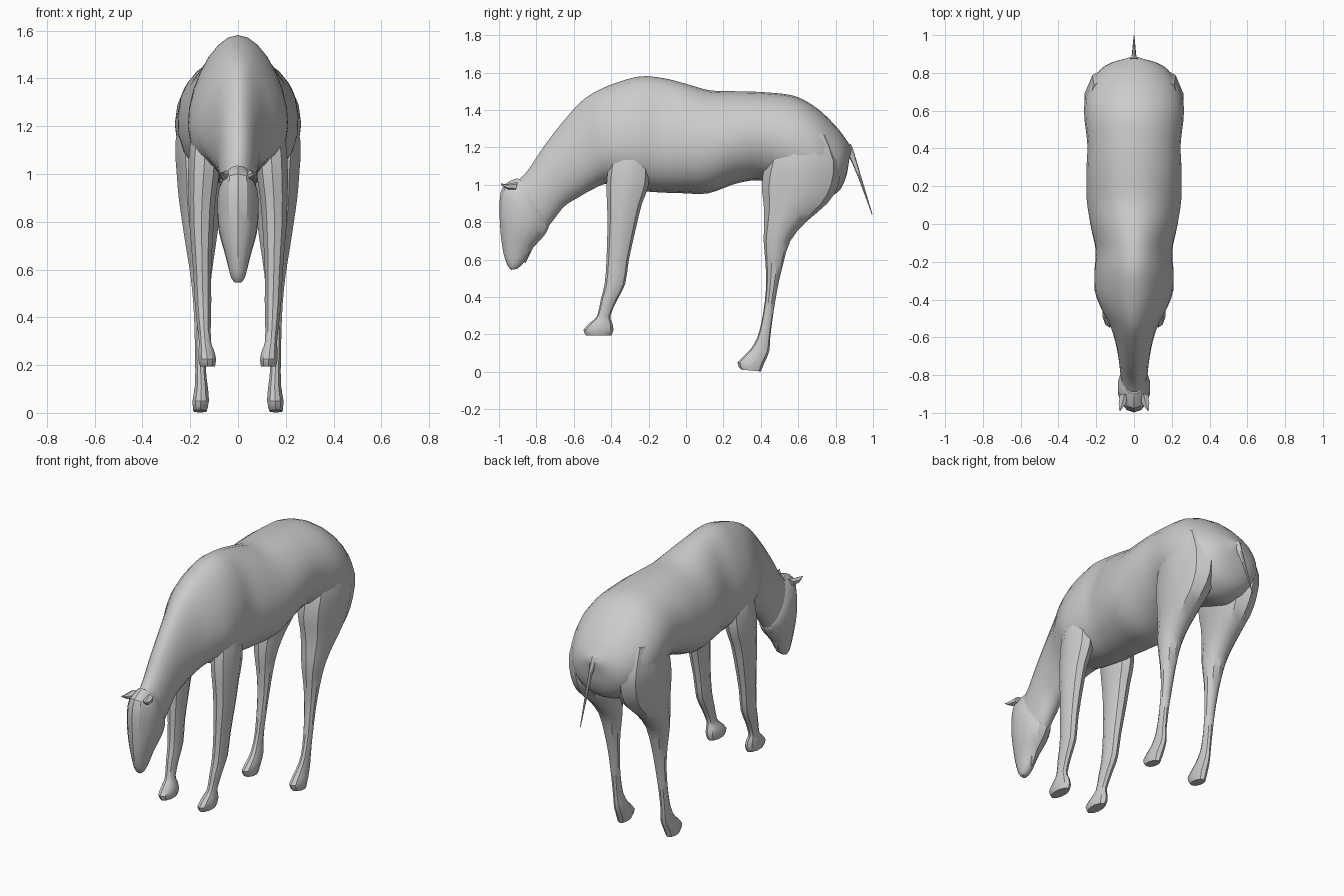
import bpy, bmesh, math
from mathutils import Vector

cube = bpy.data.objects.get("Cube")
if cube:
    bpy.data.objects.remove(cube, do_unlink=True)

grey = bpy.data.materials.new("coat grey")
grey.use_nodes = True
COL = (0.6, 0.6, 0.6, 1)
grey.diffuse_color = COL
grey.node_tree.nodes["Principled BSDF"].inputs["Base Color"].default_value = COL


def smooth_rows(rows, steps):
    """Insert interpolated rows between the given ones (Catmull-Rom)."""
    out = []
    for i in range(len(rows) - 1):
        p0, p1 = rows[max(i - 1, 0)], rows[i]
        p2, p3 = rows[i + 1], rows[min(i + 2, len(rows) - 1)]
        for s in range(steps):
            t = s / steps
            out.append([0.5 * (2 * b + (c - a) * t + (2 * a - 5 * b + 4 * c - d) * t * t
                               + (3 * b - a - 3 * c + d) * t ** 3)
                        for a, b, c, d in zip(p0, p1, p2, p3)])
    return out + [list(rows[-1])]


def loft(name, rows, sides, steps, angle=40):
    """Rows: x centre, first y, first z, second y, second z, half width, skew."""
    bm = bmesh.new()
    rings = []
    for xc, ay, az, by, bz, w, k in smooth_rows(rows, steps):
        ring = []
        for i in range(sides):
            a = 2 * math.pi * i / sides
            t = (1 - math.cos(a)) / 2
            x = xc + w * math.sin(a) * (1 - k * math.cos(a))
            ring.append(bm.verts.new((x, ay + (by - ay) * t, az + (bz - az) * t)))
        rings.append(ring)
    for r, q in zip(rings, rings[1:]):
        for i in range(sides):
            j = (i + 1) % sides
            bm.faces.new((r[i], r[j], q[j], q[i]))
    bm.faces.new(rings[0])
    bm.faces.new(rings[-1])
    bmesh.ops.recalc_face_normals(bm, faces=bm.faces)
    mesh = bpy.data.meshes.new(name)
    bm.to_mesh(mesh)
    bm.free()
    mesh.materials.append(grey)
    obj = bpy.data.objects.new(name, mesh)
    bpy.context.collection.objects.link(obj)
    bpy.ops.object.select_all(action='DESELECT')
    obj.select_set(True)
    bpy.context.view_layer.objects.active = obj
    bpy.ops.object.shade_smooth_by_angle(angle=math.radians(angle))
    return obj


# Trunk and neck: top y, top z, bottom y, bottom z, half width, skew
trunk = [
    (.885, 1.20, .872, 1.13, .03, 0),
    (.85, 1.25, .855, 1.04, .125, 0),
    (.80, 1.315, .81, .96, .19, 0),
    (.70, 1.41, .71, .92, .25, 0),
    (.58, 1.475, .59, .95, .264, 0),
    (.42, 1.495, .42, 1.02, .247, 0),
    (.28, 1.50, .28, 1.01, .252, .05),
    (.13, 1.505, .12, .955, .25, .1),
    (.00, 1.54, -.02, .955, .228, .15),
    (-.12, 1.57, -.15, .96, .20, .2),
    (-.24, 1.58, -.26, .97, .205, .22),
    (-.36, 1.55, -.36, .99, .20, .25),
    (-.47, 1.505, -.43, 1.005, .17, .25),
    (-.56, 1.445, -.51, .97, .128, .2),
    (-.66, 1.335, -.58, .93, .10, .12),
    (-.76, 1.205, -.65, .885, .083, .05),
    (-.84, 1.085, -.71, .81, .074, 0),
    (-.89, 1.03, -.74, .77, .07, 0),
]
loft("trunk_and_neck", [(0,) + r for r in trunk], 24, 4)

# Head: forehead line to jaw line, down to the muzzle
head = [
    (-.90, 1.035, -.78, .95, .05, 0),
    (-.975, 1.0, -.745, .84, .082, 0),
    (-.997, .91, -.735, .77, .088, 0),
    (-.995, .80, -.77, .715, .08, 0),
    (-.988, .71, -.82, .66, .06, 0),
    (-.975, .63, -.855, .60, .042, 0),
    (-.955, .57, -.885, .565, .03, 0),
    (-.935, .545, -.905, .55, .015, 0),
]
loft("head", [(0,) + r for r in head], 14, 2, 30)
loft("chin", [(0, -.81, .68, -.88, .62, .025, 0),
              (0, -.856, .585, -.862, .582, .003, 0)], 6, 1)

# Legs: z, front y, back y, inner x, outer x
front_leg = [
    (1.25, -.37, -.25, .10, .17),
    (1.12, -.41, -.20, .07, .205),
    (1.00, -.425, -.20, .075, .212),
    (.90, -.422, -.235, .09, .21),
    (.78, -.42, -.265, .10, .205),
    (.60, -.425, -.305, .11, .19),
    (.47, -.435, -.325, .11, .183),
    (.39, -.455, -.365, .112, .175),
    (.30, -.475, -.405, .112, .165),
    (.265, -.51, -.395, .10, .167),
    (.225, -.548, -.388, .09, .168),
    (.195, -.535, -.40, .095, .16),
]
hind_leg = [
    (1.27, .50, .76, .10, .24),
    (1.13, .43, .825, .04, .268),
    (1.00, .405, .815, .035, .262),
    (.90, .415, .755, .055, .253),
    (.80, .418, .64, .075, .238),
    (.70, .415, .558, .09, .222),
    (.58, .425, .52, .108, .202),
    (.45, .428, .49, .12, .188),
    (.30, .41, .465, .13, .182),
    (.18, .38, .45, .133, .18),
    (.11, .335, .445, .125, .182),
    (.05, .275, .42, .12, .192),
    (.012, .295, .40, .13, .188),
]
for name, rows in (("front", front_leg), ("hind", hind_leg)):
    for side, sx in (("left", 1), ("right", -1)):
        loft(f"{name}_leg_{side}",
             [(sx * (xi + xo) / 2, yf, z, yb, z - (0.02 if z < .02 else 0) * 0.5, (xo - xi) / 2, 0)
              for z, yf, yb, xi, xo in rows], 10, 2, 35)

# Ears: small spikes laid forward
for side, sx in (("left", 1), ("right", -1)):
    loft(f"ear_{side}", [(sx * .05, -.90, 1.015, -.91, .97, .028, 0),
                         (sx * .062, -.95, 1.005, -.95, .975, .022, 0),
                         (sx * .075, -.99, 1.006, -.99, 1.0, .003, 0)], 6, 1)

# Tail: thin tapering strand
loft("tail", [(0, .88, 1.22, .84, 1.17, .035, 0),
              (0, .895, 1.185, .87, 1.15, .014, 0),
              (0, .935, 1.05, .918, 1.045, .009, 0),
              (0, .998, .84, .994, .84, .002, 0)], 8, 2)
